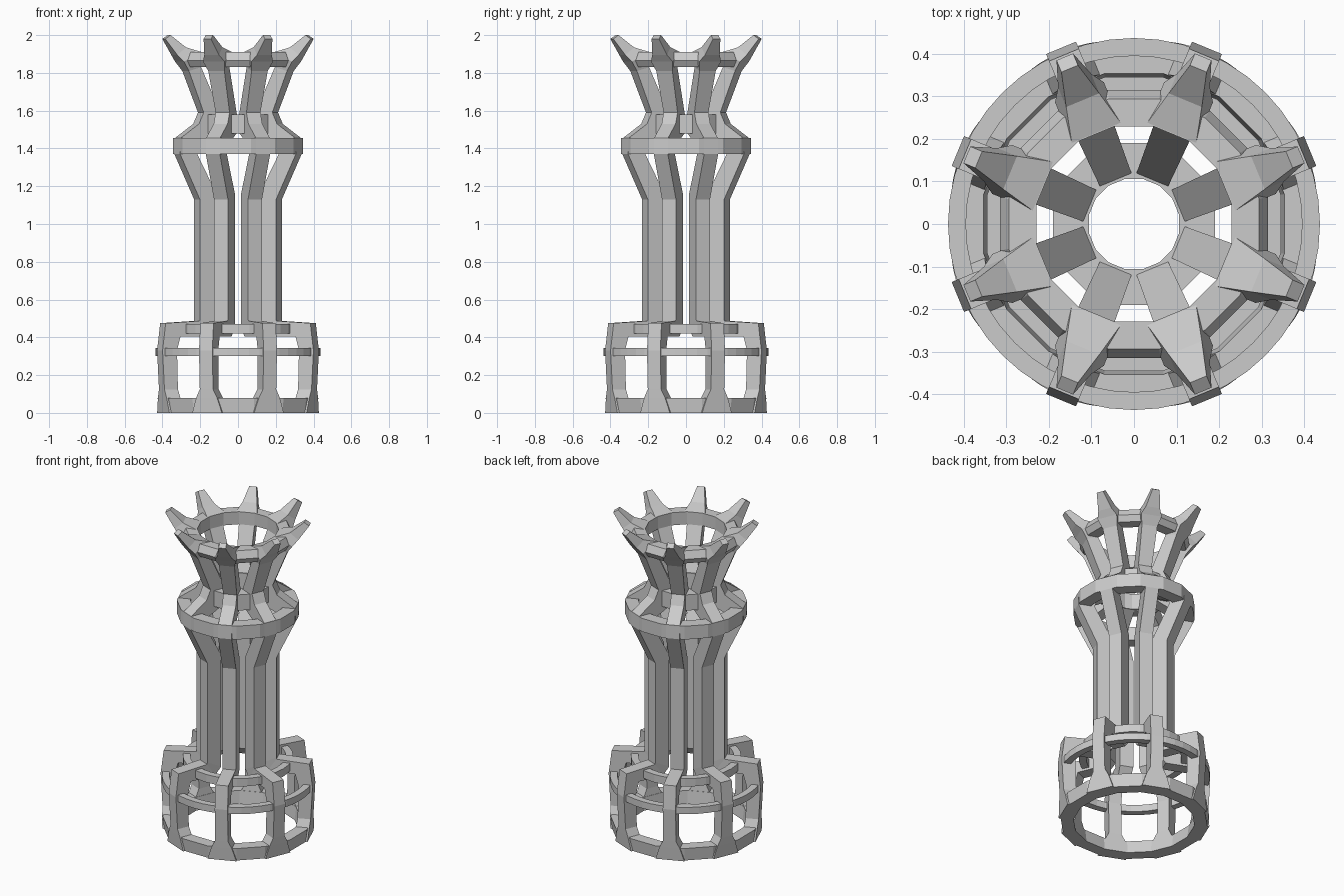
import bpy, bmesh
from math import sin, cos, pi

if "Cube" in bpy.data.objects:
    bpy.data.objects.remove(bpy.data.objects["Cube"])

N = 8


def finish(bm, name):
    bmesh.ops.recalc_face_normals(bm, faces=bm.faces)
    me = bpy.data.meshes.new(name)
    bm.to_mesh(me)
    bm.free()
    ob = bpy.data.objects.new(name, me)
    bpy.context.collection.objects.link(ob)
    return ob


def ring(name, profile, sides, offset=0.0):
    """Revolve a closed (radius, z) profile into a faceted hoop."""
    bm = bmesh.new()
    loops = []
    for i in range(sides):
        a = 2 * pi * i / sides + offset
        loops.append([bm.verts.new((r * cos(a), r * sin(a), z)) for r, z in profile])
    m = len(profile)
    for i in range(sides):
        p, q = loops[i], loops[(i + 1) % sides]
        for j in range(m):
            k = (j + 1) % m
            bm.faces.new((p[j], q[j], q[k], p[k]))
    return finish(bm, name)


def rib(name, sections, angle):
    """Loft a bar through (r_in, z_in, r_out, z_out, half_width) sections."""
    bm = bmesh.new()
    c, s = cos(angle), sin(angle)
    loops = []
    for ri, zi, ro, zo, w in sections:
        pts = [(ri, -w, zi), (ro, -w, zo), (ro, w, zo), (ri, w, zi)]
        loops.append([bm.verts.new((r * c - t * s, r * s + t * c, z)) for r, t, z in pts])
    for p, q in zip(loops, loops[1:]):
        for j in range(4):
            k = (j + 1) % 4
            bm.faces.new((p[j], p[k], q[k], q[j]))
    bm.faces.new(loops[0])
    bm.faces.new(loops[-1])
    return finish(bm, name)


def box_profile(r0, r1, z0, z1):
    return [(r0, z0), (r1, z0), (r1, z1), (r0, z1)]


# One continuous rib: foot, leg, elbow, column, flare, neck, crown spike
sections = [
    (0.350, 0.00, 0.428, 0.00, 0.085),
    (0.355, 0.08, 0.434, 0.08, 0.060),
    (0.360, 0.125, 0.437, 0.125, 0.038),
    (0.365, 0.33, 0.448, 0.33, 0.038),
    (0.345, 0.405, 0.430, 0.475, 0.038),
    (0.180, 0.405, 0.235, 0.487, 0.038),
    (0.140, 0.45, 0.235, 0.50, 0.040),
    (0.140, 1.16, 0.235, 1.13, 0.040),
    (0.250, 1.37, 0.348, 1.37, 0.040),
    (0.235, 1.42, 0.345, 1.455, 0.040),
    (0.115, 1.48, 0.240, 1.53, 0.040),
    (0.108, 1.57, 0.213, 1.59, 0.040),
    (0.230, 1.83, 0.300, 1.81, 0.046),
    (0.232, 1.91, 0.335, 1.86, 0.062),
    (0.315, 1.935, 0.365, 1.895, 0.042),
    (0.395, 2.00, 0.425, 1.98, 0.021),
]
for i in range(N):
    rib(f"rib_{i + 1}", sections, 2 * pi * (i + 0.5) / N)

# Horizontal rings tying the ribs together
half = pi / 16
ring("base_ring", [(0.35, 0), (0.425, 0), (0.434, 0.08), (0.36, 0.08)], 16, half)
ring("lower_hoop", box_profile(0.395, 0.437, 0.30, 0.343), 48)
ring("inner_hoop", box_profile(0.275, 0.318, 0.42, 0.47), 32)
ring("collar_ring", box_profile(0.275, 0.352, 1.37, 1.455), 16, half)
ring("neck_ring", box_profile(0.108, 0.194, 1.48, 1.58), 16, half)
ring("crown_ring", [(0.234, 1.83), (0.30, 1.83), (0.321, 1.865), (0.30, 1.91), (0.234, 1.91)], 16, half)
